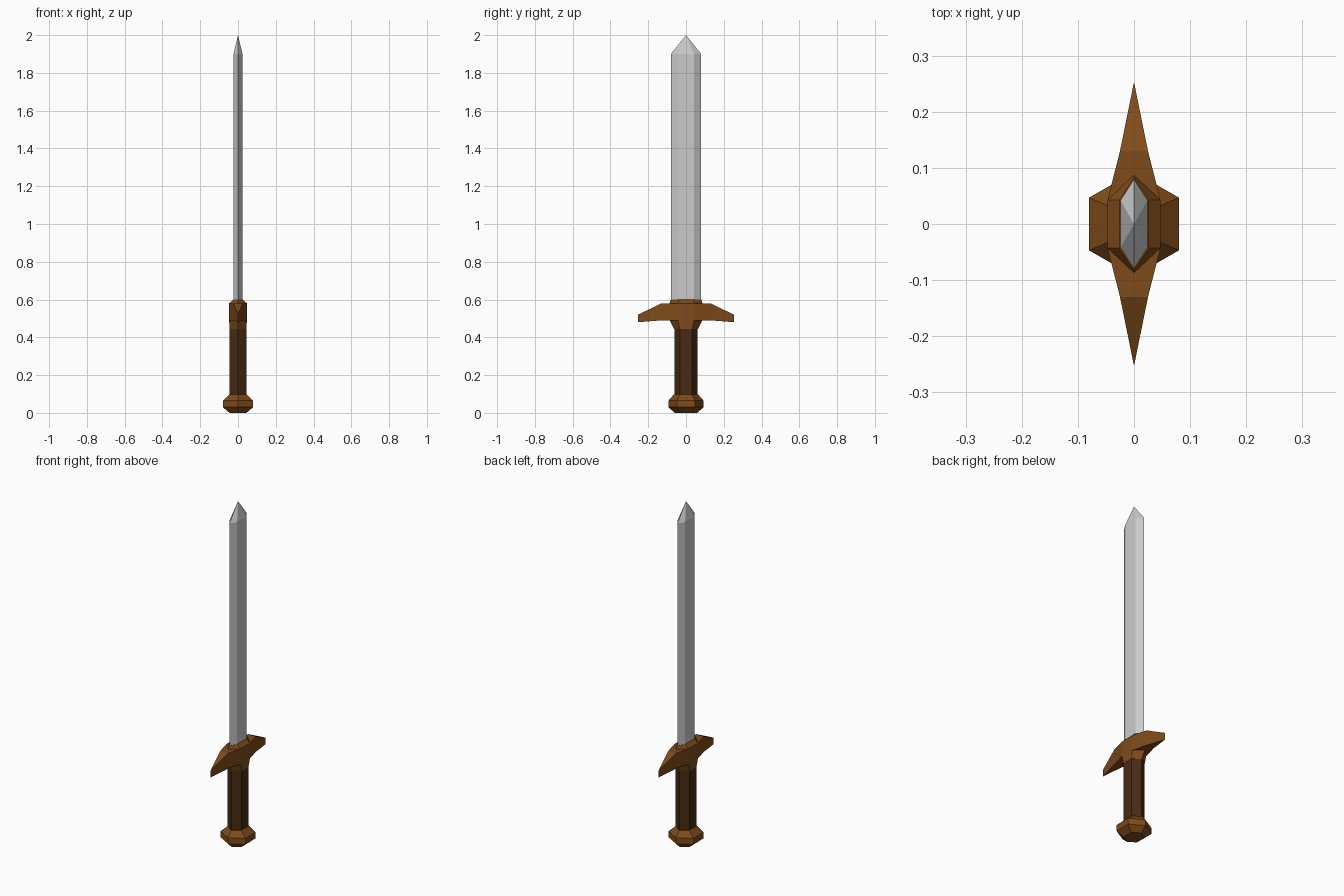
import bpy, bmesh

if "Cube" in bpy.data.objects:
    bpy.data.objects.remove(bpy.data.objects["Cube"])


def material(name, rgb):
    m = bpy.data.materials.new(name)
    m.diffuse_color = (*rgb, 1)
    m.use_nodes = True
    m.node_tree.nodes["Principled BSDF"].inputs["Base Color"].default_value = m.diffuse_color
    return m


def hexagon(a, c, b, z):
    """Long hexagon: half thickness a, shoulder y c, point y b."""
    return [(0, b, z), (-a, c, z), (-a, -c, z), (0, -b, z), (a, -c, z), (a, c, z)]


def bridge(bm, r0, r1, sides=range(6)):
    for i in sides:
        j = (i + 1) % 6
        bm.faces.new((r0[i], r0[j], r1[j], r1[i]))


def verts(bm, pts):
    return [bm.verts.new(p) for p in pts]


def finish(bm, name, mat=None):
    bmesh.ops.remove_doubles(bm, verts=bm.verts[:], dist=0.0005)
    bmesh.ops.recalc_face_normals(bm, faces=bm.faces[:])
    me = bpy.data.meshes.new(name)
    bm.to_mesh(me)
    bm.free()
    if mat:
        me.materials.append(mat)
    ob = bpy.data.objects.new(name, me)
    bpy.context.collection.objects.link(ob)


def loft(name, sections, mat=None):
    bm = bmesh.new()
    rings = [verts(bm, hexagon(*s)) for s in sections]
    for r0, r1 in zip(rings, rings[1:]):
        bridge(bm, r0, r1)
    bm.faces.new(rings[0])
    if sections[-1][2] > 0:
        bm.faces.new(rings[-1])
    finish(bm, name, mat)


wood = material("wood", (0.21, 0.07, 0.01))
dark = material("dark_wood", (0.065, 0.024, 0.006))

# Blade, grip and pommel
loft("blade", [(.024, .042, .08, .595), (.024, .042, .08, 1.9), (0, 0, 0, 2.0)])
loft("grip", [(.044, .032, .062, .09), (.044, .032, .062, .46)], dark)
loft("pommel", [(.045, .032, .06, 0), (.08, .047, .093, .03),
                (.08, .047, .093, .065), (.045, .032, .064, .098)], wood)

# Guard: central collar
bm = bmesh.new()
rings = [verts(bm, hexagon(*s)) for s in
         [(.045, .033, .064, .445), (.047, .043, .087, .49),
          (.047, .043, .087, .58), (.026, .043, .082, .6)]]
bridge(bm, rings[0], rings[1])
bridge(bm, rings[1], rings[2], (1, 4))
bridge(bm, rings[2], rings[3])
bm.faces.new(rings[0])
bm.faces.new(rings[3])

# Guard: tapering arms (half width, shoulder y, middle y, bottom z, top z)
for s in (1, -1):
    stations = [(.047, .043, .087, .49, .58), (.025, .13, .13, .49, .58),
                (0, .253, .253, .48, .52)]
    loops = [verts(bm, [(-w, s * y, t), (0, s * ym, t), (w, s * y, t),
                        (w, s * y, b), (0, s * ym, b), (-w, s * y, b)])
             for w, y, ym, b, t in stations]
    for r0, r1 in zip(loops, loops[1:]):
        # the zero-width tip only needs top, bottom and outer sides
        bridge(bm, r0, r1)
finish(bm, "guard", wood)
